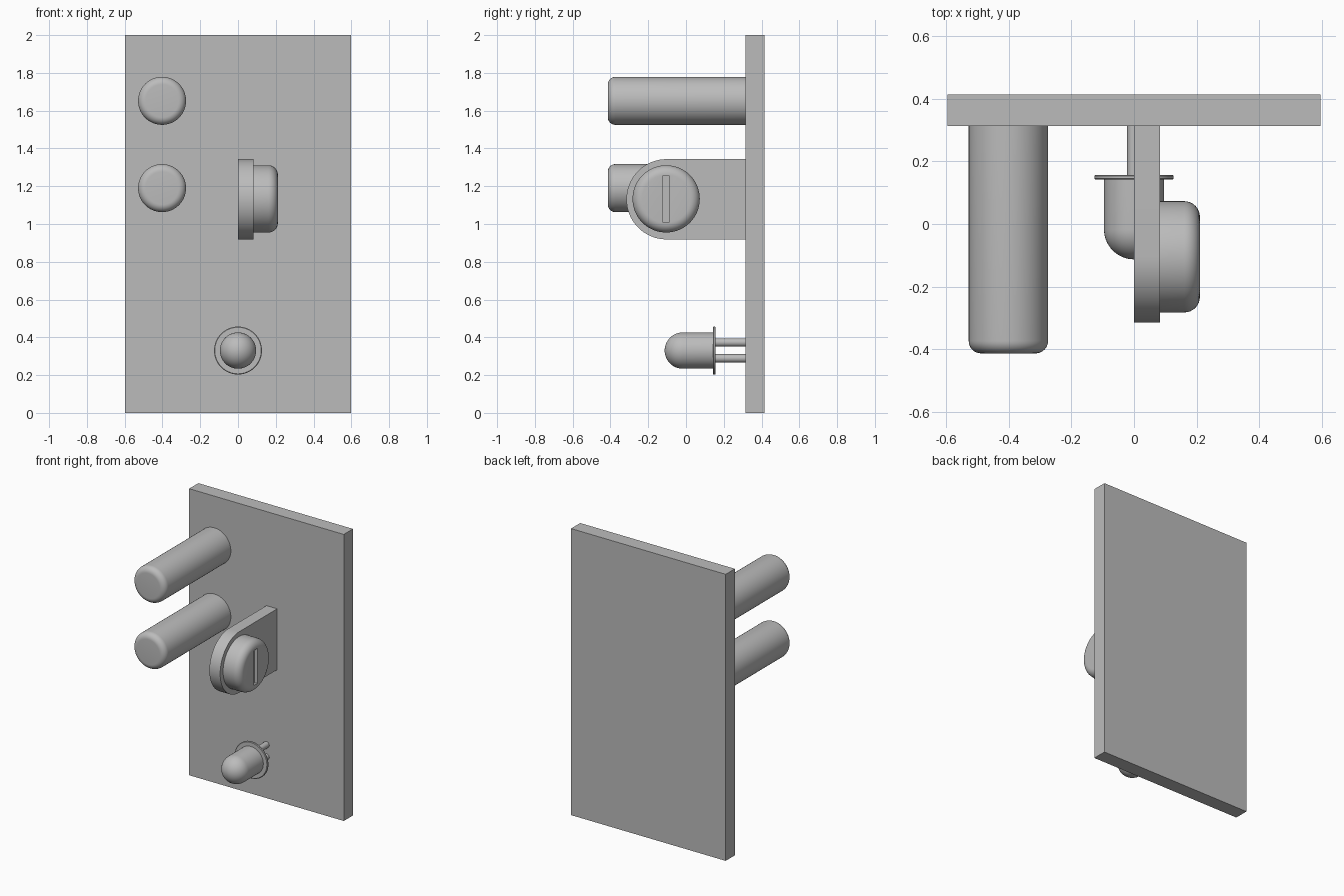
import bpy, bmesh, math
from mathutils import Vector

if "Cube" in bpy.data.objects:
    bpy.data.objects.remove(bpy.data.objects["Cube"])

grey = bpy.data.materials.new("plain grey")
grey.diffuse_color = (0.5, 0.5, 0.5, 1)
grey.use_nodes = True
grey.node_tree.nodes["Principled BSDF"].inputs["Base Color"].default_value = grey.diffuse_color


def finish(bm, name, smooth=True):
    bmesh.ops.remove_doubles(bm, verts=bm.verts, dist=1e-5)
    bmesh.ops.recalc_face_normals(bm, faces=bm.faces)
    mesh = bpy.data.meshes.new(name)
    bm.to_mesh(mesh)
    bm.free()
    mesh.materials.append(grey)
    ob = bpy.data.objects.new(name, mesh)
    bpy.context.collection.objects.link(ob)
    if smooth:
        bpy.ops.object.select_all(action='DESELECT')
        ob.select_set(True)
        bpy.context.view_layer.objects.active = ob
        bpy.ops.object.shade_smooth_by_angle(angle=math.radians(35))
    return ob


def box(name, lo, hi):
    bm = bmesh.new()
    bmesh.ops.create_cube(bm, size=1)
    for v in bm.verts:
        v.co = [a + (b - a) * (c + 0.5) for a, b, c in zip(lo, hi, v.co)]
    return finish(bm, name, False)


def lathe(name, start, axis, profile, steps=64):
    """Spin (distance along axis, radius) points about the axis."""
    rot = Vector((0, 0, 1)).rotation_difference(Vector(axis)).to_matrix()
    start = Vector(start)
    bm = bmesh.new()
    rings = []
    for d, r in profile:
        rings.append([bm.verts.new(start + rot @ Vector((
            r * math.cos(i * math.tau / steps), r * math.sin(i * math.tau / steps), d)))
            for i in range(steps)])
    for a, b in zip(rings, rings[1:]):
        for i in range(steps):
            j = (i + 1) % steps
            bm.faces.new((a[i], a[j], b[j], b[i]))
    bm.faces.new(rings[0][::-1])
    bm.faces.new(rings[-1])
    return finish(bm, name)


def rounded(length, radius, bevel, n=8):
    """Cylinder profile with a rounded far rim."""
    arc = [(length - bevel + bevel * math.sin(t), radius - bevel + bevel * math.cos(t))
           for t in (i * math.pi / 2 / n for i in range(n + 1))]
    return [(0, radius)] + arc


# Back panel
box("back_panel", (-0.597, 0.314, 0), (0.597, 0.415, 2))

# Two pegs
for label, z in (("upper", 1.652), ("lower", 1.19)):
    lathe(label + "_peg", (-0.402, 0.314, z), (0, -1, 0), rounded(0.728, 0.127, 0.04))

# Bracket plate with a half-round front end
cy, cz, r = -0.103, 1.131, 0.2125
outline = [(0.314, cz + r)] + [
    (cy - r * math.sin(t), cz + r * math.cos(t)) for t in (i * math.pi / 32 for i in range(33))
] + [(0.314, cz - r)]
bm = bmesh.new()
face = bm.faces.new([bm.verts.new((0, y, z)) for y, z in outline])
ext = bmesh.ops.extrude_face_region(bm, geom=[face])
bmesh.ops.translate(bm, vec=(0.083, 0, 0),
                    verts=[g for g in ext["geom"] if isinstance(g, bmesh.types.BMVert)])
if not any(abs(f.calc_center_median().x) < 1e-6 for f in bm.faces):
    # Close the inner side of the plate
    bm.faces.new([v for v in bm.verts if abs(v.co.x) < 1e-6])
finish(bm, "bracket")

# Knob with a cut slot
knob = lathe("knob", (0.083, -0.105, 1.133), (1, 0, 0), rounded(0.128, 0.178, 0.05))
cutter = box("slot_cutter", (0.19, -0.124, 1.01), (0.25, -0.087, 1.254))
cutter.hide_render = True
cutter.hide_set(True)
cut = knob.modifiers.new("slot", 'BOOLEAN')
cut.operation = 'DIFFERENCE'
cut.solver = 'EXACT'
cut.object = cutter

# Indicator lamp: flange, barrel and dome
dome = [(0.174 + 0.096 * math.sin(t), max(0.096 * math.cos(t), 0.0005))
        for t in (i * math.pi / 32 for i in range(17))]
lathe("lamp", (0, 0.157, 0.33), (0, -1, 0),
      [(0, 0.123), (0.003, 0.127), (0.012, 0.127), (0.015, 0.123), (0.015, 0.096)] + dome)

# Lamp legs
for label, z in (("upper", 0.373), ("lower", 0.289)):
    lathe(label + "_lamp_leg", (0, 0.32, z), (0, -1, 0), [(0, 0.022), (0.165, 0.022)], 24)
